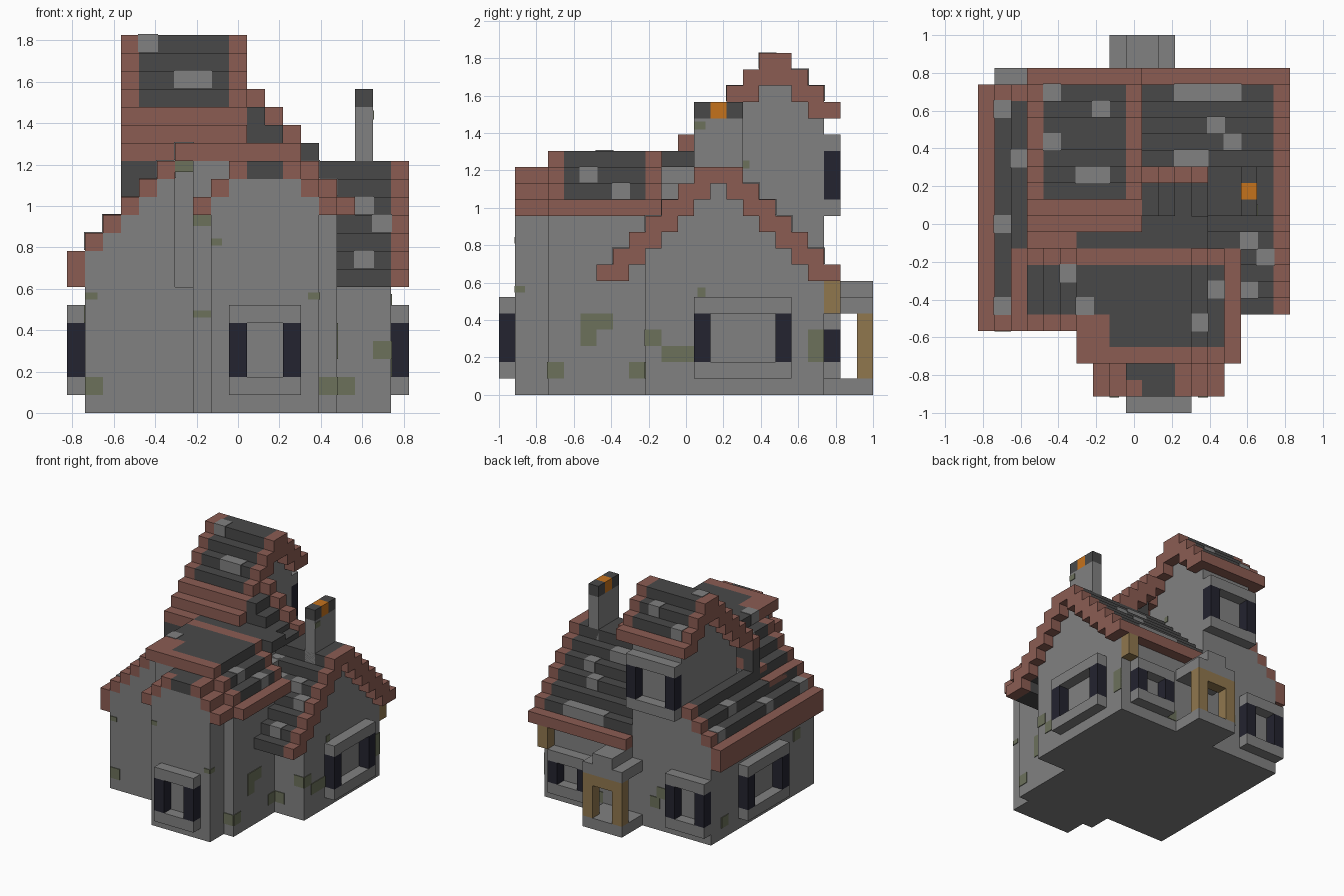
import bpy, bmesh
from mathutils import Matrix, Vector

cube = bpy.data.objects.get("Cube")
if cube:
    bpy.data.objects.remove(cube, do_unlink=True)

U = 2 / 23                      # one building block
ORIGIN = Vector((9.5, 11.5, 0))

COLOURS = {
    "stone": (0.22, 0.22, 0.22), "slate": (0.066, 0.066, 0.066),
    "red_tile": (0.26, 0.108, 0.086), "shutter": (0.017, 0.017, 0.029),
    "moss": (0.15, 0.165, 0.105), "wood": (0.28, 0.185, 0.076),
    "ember": (0.56, 0.17, 0.012)}
MATS = {}
for name, rgb in COLOURS.items():
    m = bpy.data.materials.new(name)
    m.use_nodes = True
    m.diffuse_color = (*rgb, 1)
    m.node_tree.nodes["Principled BSDF"].inputs["Base Color"].default_value = (*rgb, 1)
    MATS[name] = m


def part(name, boxes):
    """One object from boxes (colour, x0, x1, y0, y1, z0, z1) in block units."""
    bm = bmesh.new()
    used = sorted({b[0] for b in boxes})
    for col, x0, x1, y0, y1, z0, z1 in boxes:
        lo, hi = Vector((x0, y0, z0)) - ORIGIN, Vector((x1, y1, z1)) - ORIGIN
        mat = Matrix.Translation((lo + hi) * U / 2) @ Matrix.Diagonal((*((hi - lo) * U), 1))
        verts = bmesh.ops.create_cube(bm, size=1, matrix=mat)["verts"]
        for f in {f for v in verts for f in v.link_faces}:
            f.material_index = used.index(col)
    me = bpy.data.meshes.new(name)
    bm.to_mesh(me)
    bm.free()
    for col in used:
        me.materials.append(MATS[col])
    ob = bpy.data.objects.new(name, me)
    bpy.context.collection.objects.link(ob)
    return ob


S, D, R = "stone", "slate", "red_tile"


def along_y(x, y0, y1, z0, z1, front=0, back=0, body=D):
    """Roof step running along y, with red end tiles of given lengths."""
    out = [(body, x, x + 1, y0 + front, y1 - back, z0, z1)]
    if front:
        out.append((R, x, x + 1, y0, y0 + front, z0, z1))
    if back:
        out.append((R, x, x + 1, y1 - back, y1, z0, z1))
    return out


def along_x(y, x0, x1, z0, z1, left=0, right=0, body=D):
    """Roof step running along x, with red end tiles of given lengths."""
    out = [(body, x0 + left, x1 - right, y, y + 1, z0, z1)]
    if left:
        out.append((R, x0, x0 + left, y, y + 1, z0, z1))
    if right:
        out.append((R, x1 - right, x1, y, y + 1, z0, z1))
    return out


# Right wing: ridge runs sideways
roof, wall = [], [(S, 15, 18, 9, 20, 0, 7)]
for y in range(6, 21):
    top = min(8 + y - 6, 8 + 20 - y, 14)
    low = 13 if y == 13 else max(7, top - 2)
    roof += along_x(y, 9, 19, low, top, 0, 1, R if y == 20 else D)
    if 9 <= y < 20 and low > 7:
        wall.append((S, 9, 18, y, y + 1, 7, low))
part("side_wing_roof", roof)
part("side_wing_wall", wall)

# Left wing: slope rising from the outer eave
roof, wall = [], [(S, 1, 15, 5, 20, 0, 7)]
for x in range(6):
    back = 20 if x < 4 else 11
    body = R if x == 0 else D
    roof += along_y(x, 5, back, 7 if x == 0 else 8 + x, 9 + x, 1, 1, body)
    if x:
        wall.append((S, x, x + 1, 5, back, 7, 8 + x))
roof += [(R, 2, 3, 5.9, 10, 10.5, 11.03), (R, 3, 6, 10, 11, 14, 15), (D, 3, 6, 10, 11, 11.5, 14)]
roof += [(R, x, x + 1, 9, 10, 9 + x - .5, 9.04 + x) for x in range(3, 6)]
part("left_wing_roof", roof)
part("left_wing_wall", wall)

# Middle front wing with a flat top and stepped right side
roof = [(R, 6, 13, 3, 4, 14, 15), (R, 6, 8, 4, 6, 14, 15), (D, 8, 13, 4, 6, 14, 15),
        (D, 6, 13, 6, 9, 14, 15), (R, 6, 13, 9, 10, 14, 15), (D, 6, 14, 10, 12, 14, 15)]
for x, top in ((13, 14), (14, 13), (15, 12)):
    roof += along_y(x, 3, 10, top - 1, top, 1, 1, R if x == 15 else D)
part("front_wing_roof", roof)
part("front_wing_wall", [(S, 7, 15, 3, 12, 0, 12), (S, 7, 14, 3, 12, 12, 13),
                         (S, 7, 13, 3, 12, 13, 14)])

# Front bay
roof, wall = [], [(S, 8, 14, 1, 3, 0, 12), (S, 9, 13, 1, 3, 12, 13)]
for x in range(7, 15):
    top = min(12 + x - 7, 12 + 14 - x, 14)
    tile = D if 9 <= x < 12 else R
    roof += along_y(x, 1, 3, top - 1, top, 1 if x == 9 else 0, 0, tile)
part("bay_roof", roof)
part("bay_wall", wall)

# Tower with its own gable roof
roof, wall = [], [(S, 4, 9, 12, 20, 7, 15)]
for y in range(11, 21):
    top = min(16 + y - 11, 18 + 20 - y, 21)
    low = max(17 if y > 17 else 15, top - 2)
    roof += along_x(y, 3, 10, low, top, 1, 1, R if y < 13 or y == 20 else D)
    if 12 <= y < 20 and low > 15:
        wall.append((S, 4, 9, y, y + 1, 15, low))
part("tower_roof", roof)
part("tower_wall", wall)

# Small stepped roof joining the tower to the side wing
steps = []
for i in range(4):
    steps += [(R, 10 + i, 11 + i, 14, 15, 16 - i if i < 2 else 14, 18 - i),
              (D, 10 + i, 11 + i, 12, 14, 13.5, max(17 - i, 14.5))]
part("joining_roof", steps)

# Chimney
part("chimney", [(S, 16, 17, 12, 15, 13, 17), (D, 16, 17, 12, 13, 17, 18),
                 ("ember", 16, 17, 13, 14, 17, 18), (D, 16, 17, 14, 15, 17, 18)])


def window(name, side, a, b, z0=1, z1=6):
    """Shuttered window, one block deep; side gives the wall it sits on."""
    axis, d = {"front": (0, 0), "back": (0, 20), "left": (1, 18), "right": (1, 0)}[side]
    spans = [(S, a, b, z0, z0 + 1), (S, a, b, z1 - 1, z1),
             ("shutter", a, a + 1, z0 + 1, z1 - 1), ("shutter", b - 1, b, z0 + 1, z1 - 1)]
    part(name, [(c, p, q, d, d + 1, l, h) if axis == 0 else (c, d, d + 1, p, q, l, h)
                for c, p, q, l, h in spans])


window("front_window", "front", 9, 13)
window("left_window", "left", 12, 18)
window("right_window", "right", 10, 16)
window("back_window_a", "back", 1, 5)
window("back_window_b", "back", 13, 17, 1, 5)
window("tower_window", "back", 4, 9, 11, 16)

# Back porch and doorway
W = "wood"
part("porch", [(S, 8, 12, 20, 23, 0, 1), (S, 8, 12, 20, 23, 5, 6), (S, 9, 11, 20, 23, 6, 7)])
part("door_frame", [(W, 8, 9, 22, 23, 1, 5), (W, 11, 12, 22, 23, 1, 5), (W, 9, 11, 22, 23, 4, 5)])
part("eave_bracket", [(W, 17, 18, 20, 21, 5, 7)])

# Pale replacement tiles, wrapped thinly over single roof steps (x, length, y, top)
E = 0.05
tiles = [(4, 1, 19, 19), (4, 1, 16, 21), (6, 2, 14, 19), (7, 1, 18, 20),
         (12, 4, 19, 9), (14, 1, 17, 11), (15, 1, 16, 12), (12, 2, 15, 13),
         (16, 1, 10, 12), (17, 1, 9, 11), (16, 1, 7, 9), (1, 1, 18, 10),
         (2, 1, 15, 11), (1, 1, 11, 10), (1, 1, 6, 10), (5, 1, 8, 14),
         (6, 1, 6, 15), (13, 1, 5, 14), (14, 1, 7, 13)]
part("pale_tiles", [(S, x - E, x + n + E, y - E, y + 1 + E, t - 1 + E, t + E)
                    for x, n, y, t in tiles])

# Moss plates on walls: (plane, a0, a1, z0, z1)
T = 0.06
moss_y = [(5, 1, 2, 1, 2), (3, 14, 15, 1, 2), (9, 15, 16, 1, 2), (9, 17, 18, 3, 4),
          (5, 1, 1.7, 6.3, 6.7), (3, 7, 8, 5.3, 5.7), (3, 7, 8, 10.4, 11),
          (5, 6, 7, 13.4, 14), (1, 8, 8.6, 9.3, 9.7), (1, 13.4, 14, 6.3, 6.7),
          (20, 5.5, 6.5, 3, 4), (20, 6.2, 7.2, 2, 3), (20, 12, 13, 1, 2)]
moss_x = [(15, 5, 7, 4, 5), (15, 5, 6, 3, 4), (15, 3, 4, 1, 2), (15, 8, 9, 1, 2),
          (18, 9, 10, 3, 4), (18, 10, 12, 2, 3), (18, 19, 20, 2, 4), (14, 1, 1.6, 6.3, 6.7),
          (18, 12.2, 12.7, 6, 6.6), (17, 12, 12.7, 16.3, 16.8), (9, 15, 15.4, 13.9, 14.4),
          (1, 7, 8, 5, 6), (1, 17.5, 18.5, 1, 2)]
part("moss_patches",
     [("moss", a, b, p - T, p + T, l, h) for p, a, b, l, h in moss_y]
     + [("moss", p - T, p + T, a, b, l, h) for p, a, b, l, h in moss_x])
